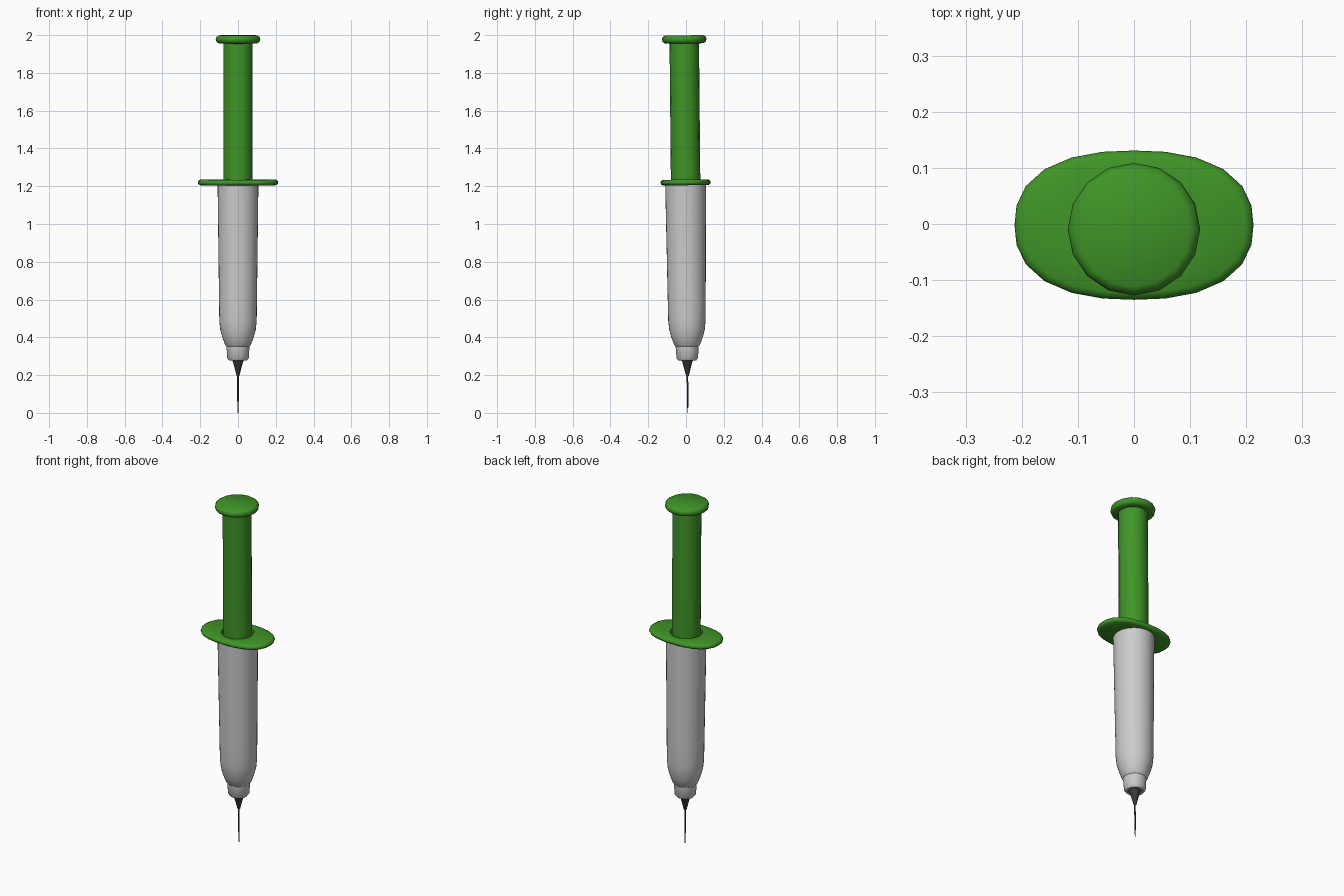
import bpy, bmesh
from math import cos, sin, pi, radians, copysign
from mathutils import Matrix, Vector

if "Cube" in bpy.data.objects:
    bpy.data.objects.remove(bpy.data.objects["Cube"])

# The whole syringe leans very slightly around its middle
LEAN = (Matrix.Translation((0, 0, 1)) @ Matrix.Rotation(0.0095, 4, 'X')
        @ Matrix.Translation((0, 0, -1)))


def material(name, rgb):
    m = bpy.data.materials.new(name)
    m.diffuse_color = (*rgb, 1)
    m.use_nodes = True
    m.node_tree.nodes["Principled BSDF"].inputs["Base Color"].default_value = m.diffuse_color
    return m


def circle(r, z, n):
    return [Vector((r * cos(2 * pi * i / n), r * sin(2 * pi * i / n), z)) for i in range(n)]


def oval(a, b, z, n, power=2.4):
    pts = []
    for i in range(n):
        c, s = cos(2 * pi * i / n), sin(2 * pi * i / n)
        k = (abs(c) ** power + abs(s) ** power) ** (-1 / power)
        pts.append(Vector((a * c * k, b * s * k, z)))
    return pts


def loft(name, rings, mat=None, closed=False, angle=35):
    """Skin a stack of rings; closed joins last to first, otherwise ends are capped."""
    bm = bmesh.new()
    loops = [[bm.verts.new(LEAN @ p) for p in ring] for ring in rings]
    pairs = list(zip(loops, loops[1:]))
    if closed:
        pairs.append((loops[-1], loops[0]))
    n = len(loops[0])
    for a, b in pairs:
        for i in range(n):
            j = (i + 1) % n
            bm.faces.new((a[i], a[j], b[j], b[i]))
    if not closed:
        bm.faces.new(loops[0])
        bm.faces.new(loops[-1])
    bmesh.ops.recalc_face_normals(bm, faces=bm.faces)
    mesh = bpy.data.meshes.new(name)
    bm.to_mesh(mesh)
    bm.free()
    ob = bpy.data.objects.new(name, mesh)
    bpy.context.collection.objects.link(ob)
    if mat:
        mesh.materials.append(mat)
    bpy.context.view_layer.objects.active = ob
    ob.select_set(True)
    bpy.ops.object.shade_smooth_by_angle(angle=radians(angle))
    ob.select_set(False)
    return ob


def lathe(name, profile, n, mat=None, closed=False, angle=35):
    return loft(name, [circle(r, z, n) for r, z in profile], mat, closed, angle)


green = material("green_plastic", (0.05, 0.30, 0.02))
dark = material("dark_metal", (0.05, 0.05, 0.05))

# Plunger: thumb pad and rod running down into the barrel
lathe("plunger", [(0.078, 0.60), (0.078, 1.955), (0.102, 1.957), (0.114, 1.964),
                  (0.118, 1.978), (0.114, 1.991), (0.102, 1.999)], 16, green, angle=50)

# Finger flange: rounded oval plate with a hole for the rod
N = 24
loft("finger_flange", [circle(0.087, 1.205, N), oval(0.199, 0.120, 1.205, N),
                       oval(0.210, 0.130, 1.211, N), oval(0.213, 0.133, 1.220, N),
                       oval(0.210, 0.130, 1.229, N), oval(0.199, 0.120, 1.235, N),
                       circle(0.087, 1.235, N)], green, closed=True, angle=50)

# Barrel: tapered hollow tube with shoulder and stepped nozzle
lathe("barrel", [(0.035, 0.277), (0.047, 0.277), (0.057, 0.290), (0.061, 0.352),
                 (0.068, 0.360), (0.083, 0.400), (0.094, 0.440), (0.099, 0.490),
                 (0.1005, 0.600), (0.108, 1.206), (0.092, 1.206), (0.088, 0.550),
                 (0.035, 0.400)], 32, closed=True)

# Needle: conical hub and fine shaft
lathe("needle_hub", [(0.036, 0.40), (0.036, 0.283), (0.027, 0.272), (0.007, 0.195),
                     (0.003, 0.190)], 16, dark)
lathe("needle", [(0.004, 0.22), (0.004, 0.06), (0.0015, 0.0)], 8, dark)
